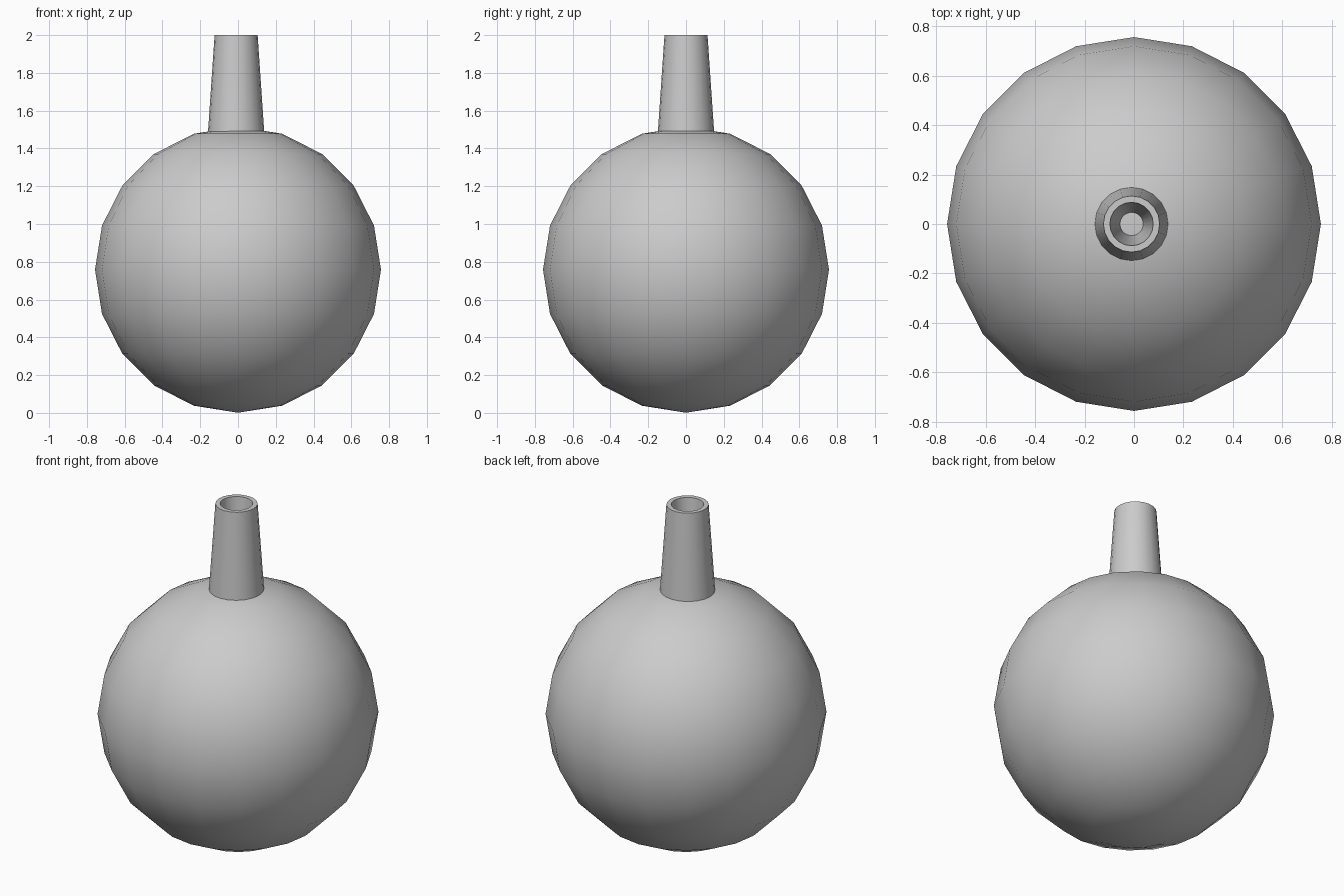
import bpy, bmesh, math

if "Cube" in bpy.data.objects:
    bpy.data.objects.remove(bpy.data.objects["Cube"])

R = 0.757    # body radius
SEG = 20


def finish(name, bm):
    bmesh.ops.recalc_face_normals(bm, faces=bm.faces[:])
    me = bpy.data.meshes.new(name)
    bm.to_mesh(me)
    bm.free()
    ob = bpy.data.objects.new(name, me)
    bpy.context.collection.objects.link(ob)
    bpy.ops.object.select_all(action='DESELECT')
    ob.select_set(True)
    bpy.context.view_layer.objects.active = ob
    bpy.ops.object.shade_smooth_by_angle(angle=math.radians(35))
    return ob


# round body
bm = bmesh.new()
bmesh.ops.create_uvsphere(bm, u_segments=SEG, v_segments=10, radius=R)
body = finish("round_body", bm)
body.location.z = R + 0.001

# tapered hollow neck: outer wall, rim, inner funnel ending on the body's top
profile = [(0.149, 1.485), (0.114, 2.0), (0.088, 2.0), (0.047, 1.505)]
bm = bmesh.new()
rings = [[bm.verts.new((r * math.cos(2 * math.pi * i / SEG),
                        r * math.sin(2 * math.pi * i / SEG), z))
          for i in range(SEG)] for r, z in profile]
for a, b in zip(rings, rings[1:]):
    for i in range(SEG):
        j = (i + 1) % SEG
        bm.faces.new((a[i], a[j], b[j], b[i]))
bm.faces.new(rings[-1])
neck = finish("neck", bm)
neck.location.x = -0.01
